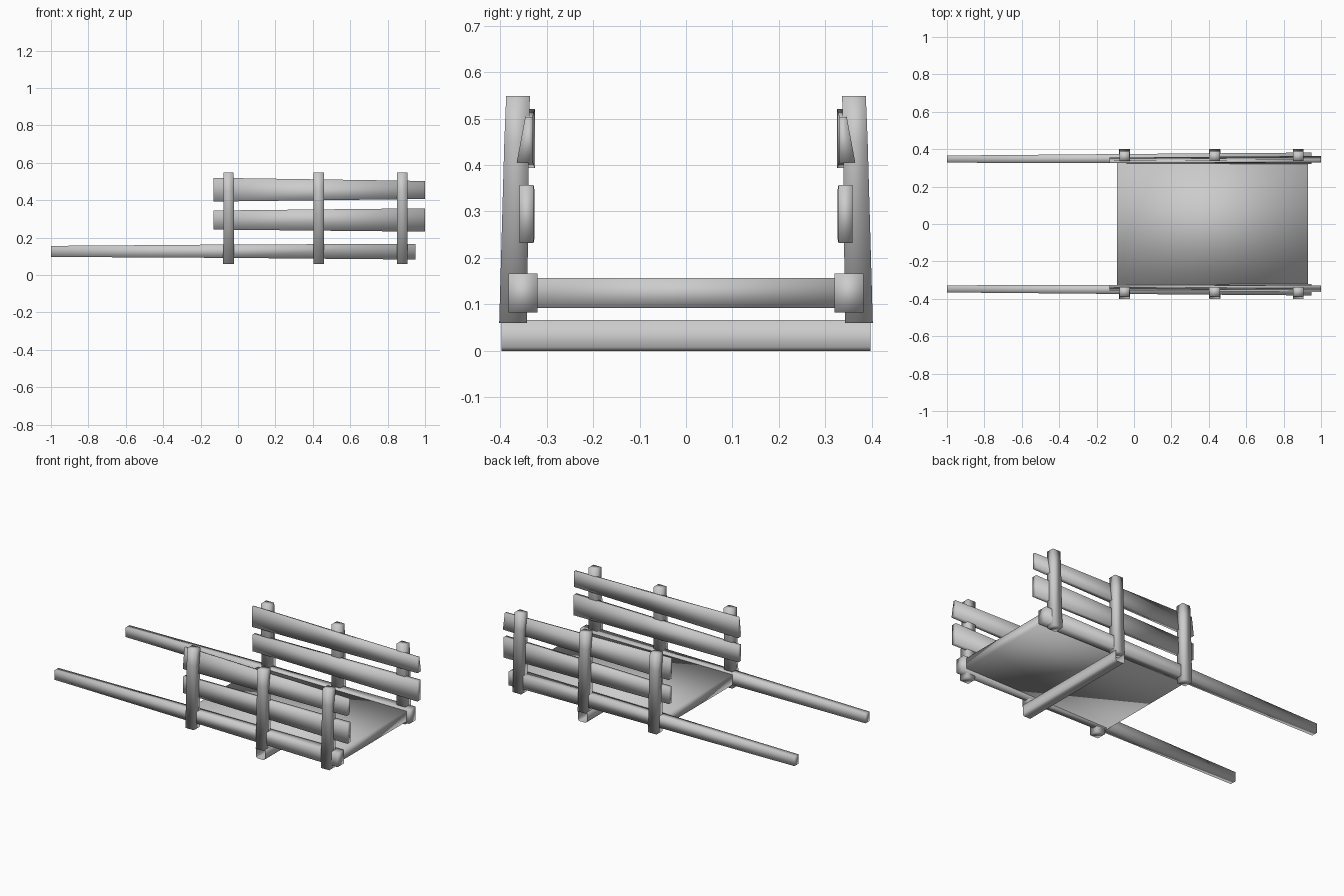
import bpy, bmesh

if "Cube" in bpy.data.objects:
    bpy.data.objects.remove(bpy.data.objects["Cube"])


def loft(name, sections, caps=True, mirror=False):
    """Skin a run of equal-sized point rings into one smooth bar."""
    bm = bmesh.new()
    rings = [[bm.verts.new(p) for p in s] for s in sections]
    n = len(rings[0])
    for a, b in zip(rings, rings[1:]):
        for i in range(n):
            j = (i + 1) % n
            bm.faces.new((a[i], a[j], b[j], b[i]))
    if caps:
        bm.faces.new(rings[0])
        bm.faces.new(rings[-1])
    bmesh.ops.recalc_face_normals(bm, faces=bm.faces)
    for f in bm.faces:
        f.smooth = True
    me = bpy.data.meshes.new(name)
    bm.to_mesh(me)
    bm.free()
    ob = bpy.data.objects.new(name, me)
    bpy.context.collection.objects.link(ob)
    if mirror:
        m = ob.modifiers.new("mirror", 'MIRROR')
        m.use_axis = (False, True, False)
        m.use_mirror_merge = False
    return ob


def x_ring(x, y0, y1, z0, z1, y1_top=None):
    """Rectangle across x; the outer top corner may lean inwards."""
    return [(x, y0, z0), (x, y1, z0),
            (x, y1 if y1_top is None else y1_top, z1), (x, y0, z1)]


def z_ring(x, w, y0, y1, z):
    return [(x - w, y0, z), (x + w, y0, z), (x + w, y1, z), (x - w, y1, z)]


# Long shafts that form the handles and the bed sides
loft("shaft", [x_ring(-1.0, 0.328, 0.366, 0.097, 0.156),
               x_ring(-0.08, 0.325, 0.374, 0.092, 0.163),
               x_ring(0.95, 0.32, 0.382, 0.083, 0.167)], mirror=True)

# Bed floor
loft("bed_floor", [x_ring(-0.09, -0.335, 0.335, 0.092, 0.157),
                   x_ring(0.93, -0.335, 0.335, 0.092, 0.157)])

# Upright posts, leaning slightly inwards
for i, x in enumerate((-0.05, 0.432, 0.878)):
    loft(f"post_{i + 1}", [z_ring(x, 0.029, 0.342, 0.402, 0.06),
                           z_ring(x, 0.028, 0.338, 0.391, 0.45),
                           z_ring(x, 0.027, 0.336, 0.387, 0.548)], mirror=True)

# Side slats, slightly tapered and twisted
loft("upper_slat", [x_ring(-0.13, 0.325, 0.355, 0.393, 0.52, 0.338),
                    x_ring(1.0, 0.33, 0.364, 0.407, 0.503, 0.346)], mirror=True)
loft("lower_slat", [x_ring(-0.13, 0.326, 0.352, 0.243, 0.345),
                    x_ring(1.0, 0.328, 0.358, 0.232, 0.357)], mirror=True)

# Axle bar under the bed, open at both ends
profile = [(-0.03, 0.066), (0.03, 0.066), (0.03, 0.008),
           (0.022, 0.0), (-0.022, 0.0), (-0.03, 0.008)]
loft("axle", [[(0.432 + dx, y, z) for dx, z in profile]
              for y in (-0.397, 0.397)], caps=False)
